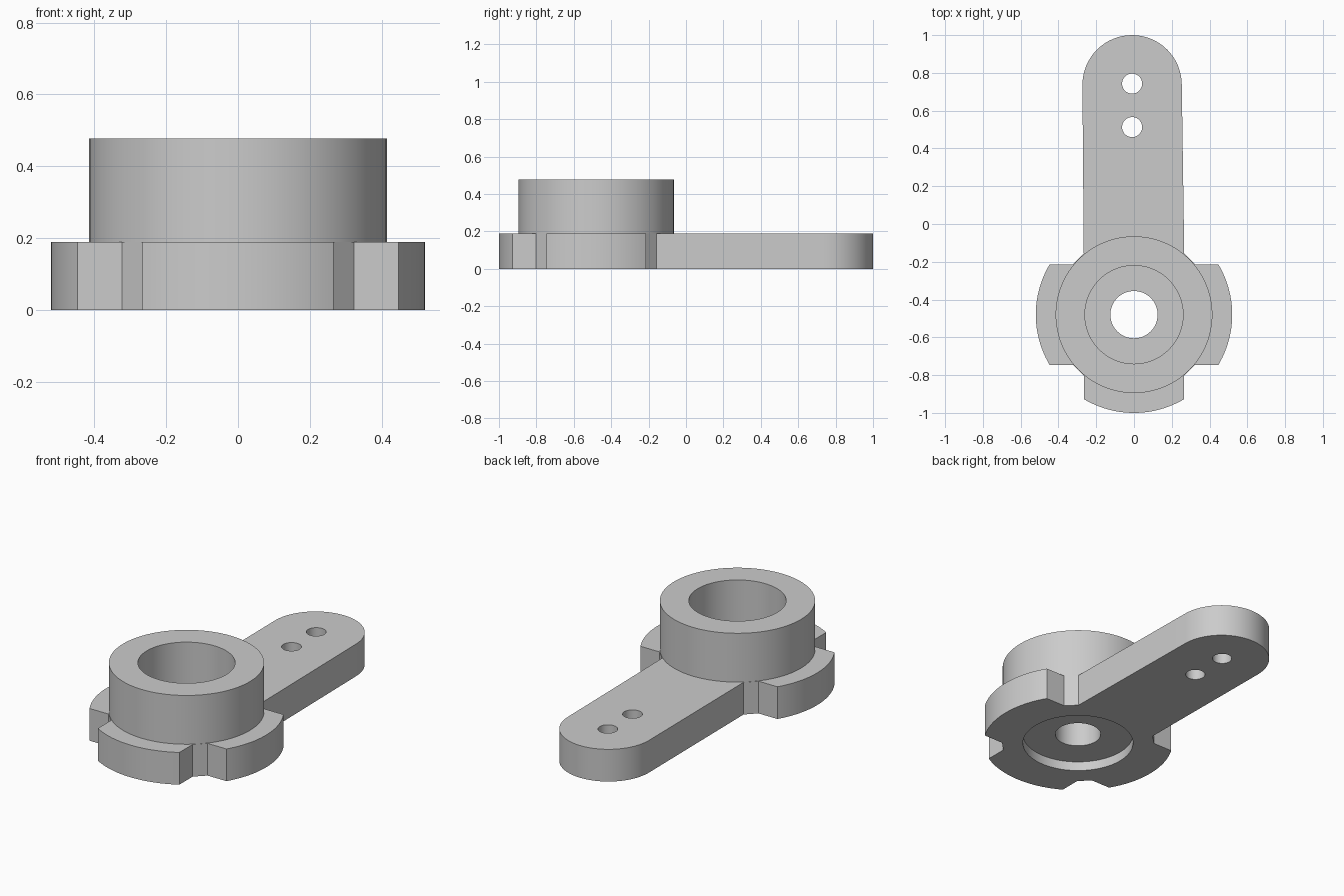
import bpy, bmesh
from math import sin, cos, pi, atan2, hypot

cube = bpy.data.objects.get("Cube")
if cube:
    bpy.data.objects.remove(cube, do_unlink=True)

HUB_Y, PLATE_TOP, TOP = -0.48, 0.19, 0.478
LOBE_R, HALF = 0.52, 0.266      # lobe radius and half width

grey = bpy.data.materials.new("plain grey")
grey.use_nodes = True
grey.diffuse_color = (0.6, 0.6, 0.6, 1)
grey.node_tree.nodes["Principled BSDF"].inputs["Base Color"].default_value = (0.6, 0.6, 0.6, 1)


def arc(cx, cy, r, a0, a1, n):
    steps = [a0 + (a1 - a0) * i / n for i in range(n + 1)]
    return [(cx + r * cos(a), cy + r * sin(a)) for a in steps]


def prism(name, outline, z0, z1):
    bm = bmesh.new()
    face = bm.faces.new([bm.verts.new((x, y, z0)) for x, y in outline])
    new = bmesh.ops.extrude_face_region(bm, geom=[face])["geom"]
    bmesh.ops.translate(bm, vec=(0, 0, z1 - z0),
                        verts=[v for v in new if isinstance(v, bmesh.types.BMVert)])
    bmesh.ops.recalc_face_normals(bm, faces=bm.faces)
    mesh = bpy.data.meshes.new(name)
    bm.to_mesh(mesh)
    bm.free()
    mesh.materials.append(grey)
    obj = bpy.data.objects.new(name, mesh)
    bpy.context.collection.objects.link(obj)
    return obj


def disc(name, x, y, r, z0, z1, n=96):
    return prism(name, arc(x, y, r, 0, 2 * pi, n)[:-1], z0, z1)


def combine(target, tool, operation):
    mod = target.modifiers.new(tool.name, "BOOLEAN")
    mod.operation, mod.object, mod.solver = operation, tool, "EXACT"
    bpy.ops.object.select_all(action="DESELECT")
    target.select_set(True)
    bpy.context.view_layer.objects.active = target
    bpy.ops.object.modifier_apply(modifier=mod.name)
    bpy.data.objects.remove(tool, do_unlink=True)


# Plate outline: three lobes with notches between, then the rounded arm
spread = atan2(HALF, (LOBE_R ** 2 - HALF ** 2) ** 0.5)
notch = 0.323
outline = []
for centre in (pi, 1.5 * pi, 2 * pi):
    c, s = cos(centre), sin(centre)
    inner = [(c * notch - s * side, HUB_Y + s * notch + c * side)
             for side in (-HALF, HALF)]
    outline += [inner[0], *arc(0, HUB_Y, LOBE_R, centre - spread, centre + spread, 24), inner[1]]
outline += [(HALF, HUB_Y + notch), *arc(-0.01, 0.737, 0.263, 0, pi, 32), (-HALF, HUB_Y + notch)]
body = prism("bracket_with_hub", outline, 0, PLATE_TOP)

# Raised collar
combine(body, disc("collar", 0, HUB_Y, 0.415, 0.1, TOP), "UNION")

# Pocket above, recess below, through bore and arm holes
cuts = [("pocket", 0, HUB_Y, 0.26, 0.2, 0.6),
        ("recess", 0, HUB_Y, 0.303, -0.1, 0.055),
        ("bore", 0, HUB_Y, 0.125, -0.2, 0.7),
        ("outer_hole", -0.01, 0.743, 0.053, -0.1, 0.3),
        ("inner_hole", -0.01, 0.513, 0.053, -0.1, 0.3)]
for cut in cuts:
    combine(body, disc(*cut), "DIFFERENCE")

bpy.ops.object.shade_smooth_by_angle(angle=0.5)
